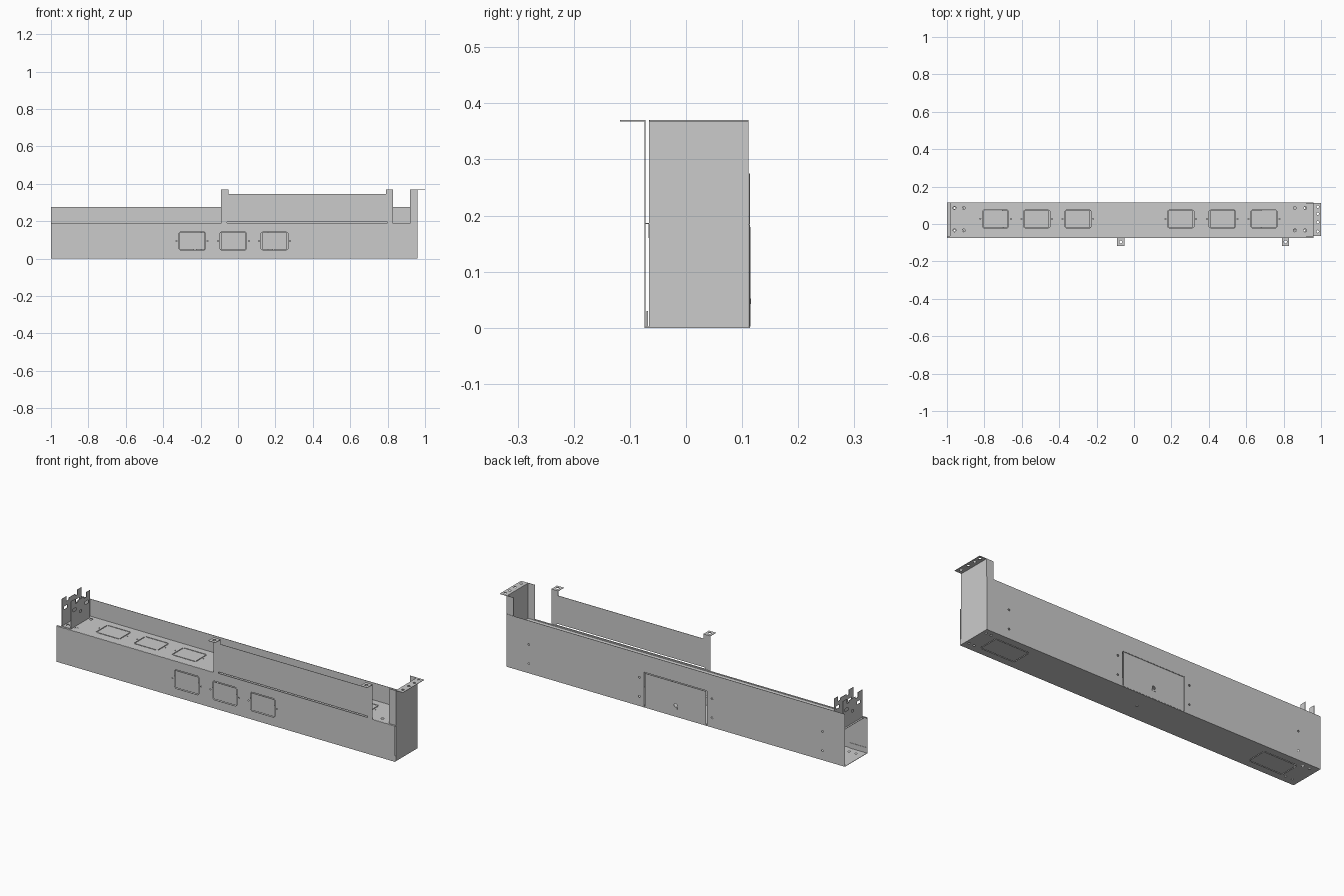
import bpy
from math import pi, sin, cos

if "Cube" in bpy.data.objects:
    bpy.data.objects.remove(bpy.data.objects["Cube"])

T = 0.002  # sheet thickness
ROT = {'XY': (0, 0, 0), 'XZ': (pi / 2, 0, 0), 'YZ': (pi / 2, 0, pi / 2)}


def rect(x0, x1, y0, y1):
    return [(x0, y0), (x1, y0), (x1, y1), (x0, y1)]


def circle(x, y, r=0.006, n=12):
    return [(x + r * cos(2 * pi * i / n), y + r * sin(2 * pi * i / n)) for i in range(n)]


def knockout(x0, x1, y0, y1, s=0.004, tab=0.006, screws=True):
    """Four thin slits joined by corner tabs, with a screw hole either side."""
    holes = [rect(x0 + tab, x1 - tab, y0, y0 + s), rect(x0 + tab, x1 - tab, y1 - s, y1),
             rect(x0, x0 + s, y0 + tab, y1 - tab), rect(x1 - s, x1, y0 + tab, y1 - tab)]
    if screws:
        ym = (y0 + y1) / 2
        holes += [circle(x0 - 0.012, ym, 0.003), circle(x1 + 0.012, ym, 0.003)]
    return holes


def sheet(name, plane, offset, outline, holes=(), thick=T):
    """Flat sheet centred on the given plane offset, with cut-outs."""
    cu = bpy.data.curves.new(name, 'CURVE')
    cu.dimensions, cu.fill_mode, cu.extrude = '2D', 'BOTH', thick / 2
    for loop in [outline, *holes]:
        sp = cu.splines.new('POLY')
        sp.points.add(len(loop) - 1)
        for p, (x, y) in zip(sp.points, loop):
            p.co = (x, y, 0, 1)
        sp.use_cyclic_u = True
    tmp = bpy.data.objects.new(name + "_curve", cu)
    bpy.context.collection.objects.link(tmp)
    dg = bpy.context.evaluated_depsgraph_get()
    me = bpy.data.meshes.new_from_object(tmp.evaluated_get(dg))
    bpy.data.objects.remove(tmp)
    bpy.data.curves.remove(cu)
    for f in me.polygons:
        f.use_smooth = False
    ob = bpy.data.objects.new(name, me)
    bpy.context.collection.objects.link(ob)
    ob.rotation_euler = ROT[plane]
    ob.location = {'XY': (0, 0, offset), 'XZ': (0, offset, 0), 'YZ': (offset, 0, 0)}[plane]
    return ob


XL, XR = -1.0, 0.96        # trough ends
YF, YB = -0.073, 0.113     # front and back walls
ZT = 0.186                 # top of the trough

# Front wall with three knockouts
holes = []
for x in (-0.245, -0.025, 0.195):
    holes += knockout(x - 0.071, x + 0.071, 0.045, 0.143)
sheet("front_wall", 'XZ', YF, rect(XL, XR, 0, ZT), holes)

# Front wall folded lips and hooks
sheet("front_top_lip", 'XY', ZT, rect(XL, XR, YF, -0.064))
for x in (-0.785, -0.16, 0.115, 0.74):
    sheet("lip_hook", 'XZ', -0.066, rect(x - 0.025, x + 0.025, 0.16, ZT))
for x0, x1 in ((XL, -0.9), (0.86, XR)):
    sheet("bottom_lip", 'XZ', -0.069, rect(x0, x1, 0.001, 0.03))

# Back wall with opening for the access panel
holes = [rect(-0.2, 0.162, 0.006, 0.184)]
for x in (0.83, -0.87, 0.19, -0.23):
    holes += [circle(x, 0.15, 0.005), circle(x, 0.05, 0.005)]
sheet("back_wall", 'XZ', YB, rect(XL, XR, 0, 0.275), holes)
sheet("access_panel", 'XZ', YB + 0.001, rect(-0.196, 0.158, 0.002, 0.18),
      [circle(-0.02, 0.06, 0.009)])
sheet("access_panel_latch", 'XZ', YB + 0.002, rect(-0.03, -0.01, 0.042, 0.052))

# Floor with a large knockout near each end
holes = [circle(0, 0.02, 0.006)]
for x in (-0.8, 0.776):
    holes += knockout(x - 0.1, x + 0.1, -0.035, 0.075, screws=False)
for x in (-0.96, -0.92, 0.91, 0.94):
    holes += [circle(x, y, 0.006) for y in (-0.035, 0.085)]
sheet("floor", 'XY', 0.001, rect(XL, XR, YF, YB), holes)

# Top plate with six knockouts and corner holes
holes = []
for x in (-0.74, -0.52, -0.30, 0.25, 0.472, 0.695):
    holes += knockout(x - 0.07, x + 0.07, -0.022, 0.076)
for x in (-0.96, -0.91, 0.86, 0.915):
    holes += [circle(x, y, 0.008) for y in (-0.034, 0.086)]
sheet("top_plate", 'XY', ZT - 0.002, rect(-0.985, XR, -0.064, YB), holes)

# Right end plate with side flanges and top mounting flange
sheet("end_plate", 'YZ', XR - 0.001, rect(-0.065, 0.111, 0, 0.37))
for y in (-0.065, 0.110):
    sheet("end_side_flange", 'XZ', y, rect(0.92, XR, 0.002, 0.37))
sheet("end_top_flange", 'XY', 0.369, rect(XR - 0.002, 1.0, -0.065, 0.111),
      [circle(0.982, y, 0.007) for y in (-0.04, 0.01, 0.055, 0.092)])

# Raised front panel with two posts and a bottom slot
sheet("raised_panel", 'XZ', YF,
      [(-0.09, ZT), (0.83, ZT), (0.83, 0.37), (0.79, 0.37), (0.79, 0.345),
       (-0.05, 0.345), (-0.05, 0.37), (-0.09, 0.37)],
      [rect(-0.06, 0.80, 0.19, 0.197)])
for x in (-0.07, 0.81):
    sheet("post_tab", 'XY', 0.369, rect(x - 0.02, x + 0.02, -0.118, YF + 0.001),
          [circle(x, -0.096, 0.008)])

# Left channel bracket: notched plates on a base
profile = [(-0.062, ZT), (0.098, ZT), (0.098, 0.33), (0.066, 0.33), (0.066, 0.305),
           (0.048, 0.305), (0.048, 0.315), (-0.005, 0.315), (-0.005, 0.305),
           (-0.025, 0.305), (-0.025, 0.33), (-0.062, 0.33)]
slots = [rect(-0.045, -0.018, 0.268, 0.284), rect(0.055, 0.082, 0.268, 0.284),
         circle(0.018, 0.25, 0.008)]
for x in (-0.976, -0.925):
    sheet("bracket_plate", 'YZ', x, profile, slots)
sheet("bracket_base", 'XY', ZT + 0.001, rect(-0.976, -0.925, -0.062, 0.098),
      [circle(-0.96, y, 0.008) for y in (-0.034, 0.086)])
